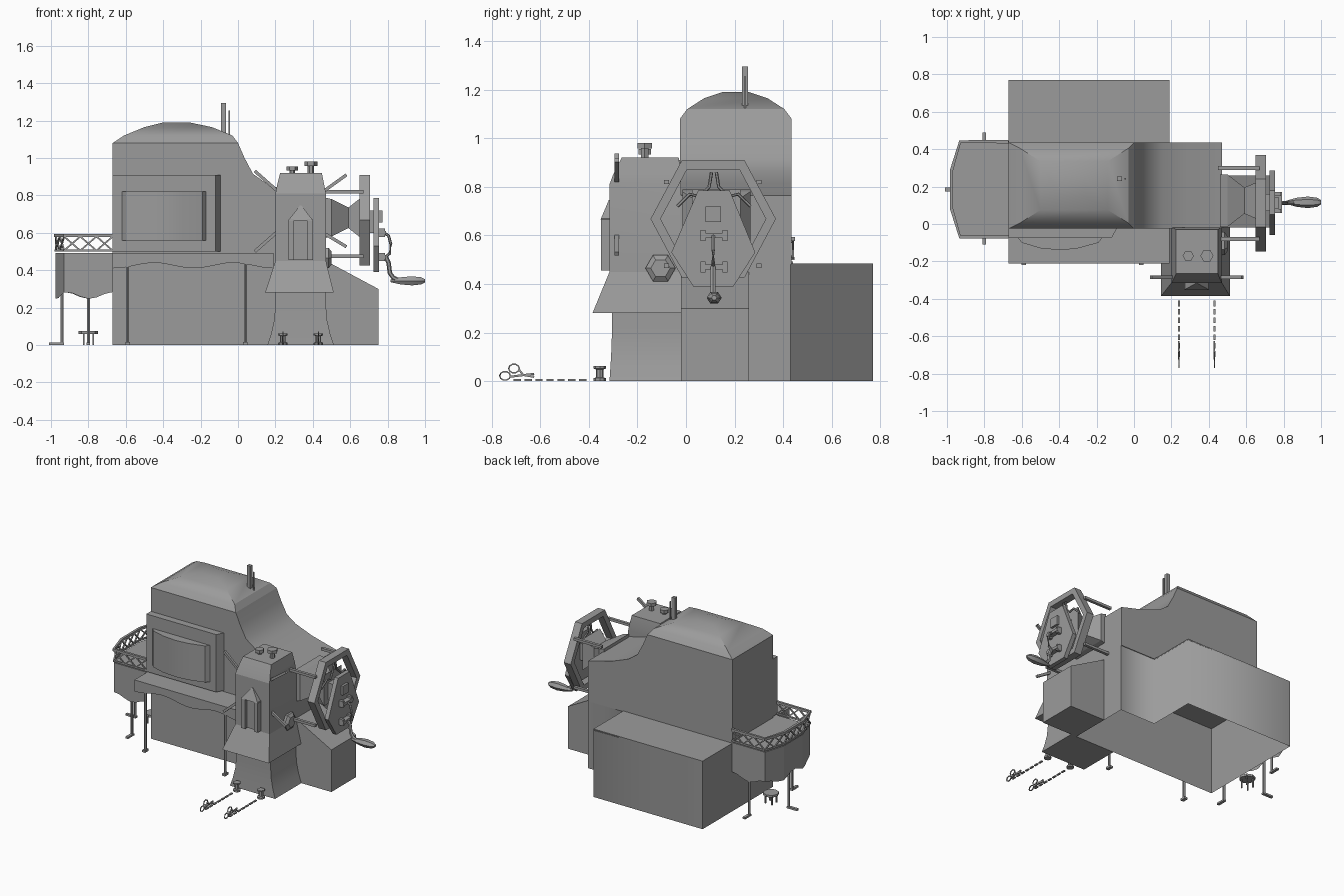
import bpy, math
from math import sin, cos, pi
from mathutils import Vector

cube = bpy.data.objects.get("Cube")
if cube:
    bpy.data.objects.remove(cube)

GREY = (0.33, 0.33, 0.33, 1)
mat = bpy.data.materials.new("plain grey")
mat.use_nodes = True
mat.diffuse_color = GREY
mat.node_tree.nodes["Principled BSDF"].inputs["Base Color"].default_value = GREY


def make(name, verts, faces, smooth=None):
    me = bpy.data.meshes.new(name)
    me.from_pydata([tuple(v) for v in verts], [], faces)
    me.materials.append(mat)
    ob = bpy.data.objects.new(name, me)
    bpy.context.collection.objects.link(ob)
    bpy.ops.object.select_all(action='DESELECT')
    ob.select_set(True)
    bpy.context.view_layer.objects.active = ob
    bpy.ops.object.mode_set(mode='EDIT')
    bpy.ops.mesh.select_all(action='SELECT')
    bpy.ops.mesh.normals_make_consistent(inside=False)
    bpy.ops.object.mode_set(mode='OBJECT')
    if smooth:
        bpy.ops.object.shade_smooth_by_angle(angle=math.radians(smooth))
    return ob


def loft(name, rings, smooth=None, caps=True, closed=False):
    n, m = len(rings[0]), len(rings)
    verts = [v for r in rings for v in r]
    faces = [(i * n + j, i * n + (j + 1) % n, (i + 1) % m * n + (j + 1) % n, (i + 1) % m * n + j)
             for i in range(m if closed else m - 1) for j in range(n)]
    if caps and not closed:
        faces += [tuple(range(n)), tuple(range((m - 1) * n, m * n))]
    return make(name, verts, faces, smooth)


def place(a, b, axis, d):
    return {'x': (d, a, b), 'y': (a, d, b), 'z': (a, b, d)}[axis]


def prism(name, pts, axis, d0, d1, smooth=None):
    return loft(name, [[place(a, b, axis, d) for a, b in pts] for d in (d0, d1)], smooth)


def box(name, x0, x1, y0, y1, z0, z1):
    return prism(name, [(x0, y0), (x1, y0), (x1, y1), (x0, y1)], 'z', z0, z1)


def rect(x0, x1, y0, y1, z):
    return [(x0, y0, z), (x1, y0, z), (x1, y1, z), (x0, y1, z)]


def ngon(a, b, ra, rb, n=6, turn=0):
    return [(a + ra * cos(turn + 2 * pi * i / n), b + rb * sin(turn + 2 * pi * i / n)) for i in range(n)]


def rod(name, path, r, sides=6):
    p = [Vector(v) for v in path]
    rings = []
    for i, c in enumerate(p):
        t = p[min(i + 1, len(p) - 1)] - p[max(i - 1, 0)]
        q = t.to_track_quat('Z', 'Y')
        rings.append([c + q @ Vector((u, v, 0)) for u, v in ngon(0, 0, r, r, sides, pi / sides)])
    return loft(name, rings, 40 if sides > 4 else None)


def strip(name, path, low, high, smooth=None):
    # upright wall along a plan path; low may vary along it
    n = len(path)
    verts = [(x, y, low(i) if callable(low) else low) for i, (x, y) in enumerate(path)]
    verts += [(x, y, high) for x, y in path]
    return make(name, verts, [(i, i + 1, n + i + 1, n + i) for i in range(n - 1)], smooth)


def divide(path, step):
    out = []
    for a, b in zip(path, path[1:]):
        k = max(1, round(math.dist(a, b) / step))
        out += [(a[0] + (b[0] - a[0]) * i / k, a[1] + (b[1] - a[1]) * i / k) for i in range(k)]
    return out + [path[-1]]


# Lower storey, open underneath
strip("lower_walls", [(-.67, .77), (-.67, -.02), (.47, -.02), (.47, .43)], 0, .485)
strip("rear_walls", [(.47, .43), (.19, .43), (.19, .77), (-.67, .77)], 0, .485, 100)
box("rear_flat_roof", -.67, .19, .43, .77, .475, .485)
prism("side_annex", [(.47, 0), (.75, 0), (.75, .30), (.47, .45)], 'y', -.02, .26)

# Upper storey with a sweeping right slope and curved hipped roof
prism("upper_house", [(-.67, .48), (-.67, 1.08), (0, 1.08), (.035, 1.0), (.08, .915), (.15, .865),
                      (.28, .815), (.47, .765), (.47, .48)], 'y', -.025, .435, 35)
loft("hipped_roof", [rect(-.67 + l, -r, -.025 + w, .435 - w, z) for l, r, w, z in
                     [(0, 0, 0, 1.08), (.06, .03, .03, 1.12), (.17, .14, .10, 1.165), (.27, .26, .175, 1.19)]], 25)
box("roof_pipe", -.09, -.065, .23, .255, 1.1, 1.295)
box("thin_roof_pipe", -.05, -.042, .238, .247, 1.1, 1.255)

# Front bay window
prism("window_panel", [(-.67, -.02), (-.67, -.075), (-.12, -.075), (-.09, -.02)], 'z', .50, .91)
bay = [(-.62, -.075), (-.60, -.1), (-.5, -.13), (-.39, -.14), (-.3, -.13), (-.19, -.1), (-.17, -.075)]
prism("window_bay", bay, 'z', .56, .82, 30)

# Front deck with scalloped cloth edge on posts
box("front_deck", -.67, .19, -.21, -.02, .482, .492)
edge = divide([(-.67, -.02), (-.67, -.21), (.19, -.21), (.19, -.02)], .05)
strip("deck_valance", edge, lambda i: .425 + .015 * cos(i * .75), .49)
for x in (-.59, .04):
    rod("deck_post", [(x, -.2, 0), (x, -.2, .45)], .009)
    box("deck_post_foot", x - .012, x + .012, -.22, -.18, 0, .015)

# Left terrace with skirt and lattice rail
terrace = [(-.67, -.07), (-.93, -.07), (-.975, .08), (-.975, .29), (-.93, .44), (-.67, .44)]
prism("terrace_floor", terrace, 'z', .475, .492)
strip("terrace_skirt", divide(terrace, .045), lambda i: .265 + .018 * cos(i * 1.1), .49)
for z, r in ((.505, .008), (.585, .012)):
    rod("terrace_rail", [(x, y, z) for x, y in terrace], r, 4)
nodes = divide(terrace, .075)
for a, b in zip(nodes, nodes[1:]):
    for lo, hi in ((.505, .58), (.58, .505)):
        rod("rail_lattice", [(*a, lo), (*b, hi)], .006, 4)
for x, y, fx, fy in ((-.8, -.05, 0, -1), (-.8, .43, 0, 1), (-.94, .185, -1, 0)):
    rod("terrace_leg", [(x, y, 0), (x, y, .48)], .009)
    tx, ty = x + fx * .06, y + fy * .05
    box("terrace_foot", min(x, tx) - .01, max(x, tx) + .01, min(y, ty) - .01, max(y, ty) + .01, 0, .013)

# Stool under the terrace
prism("stool_seat", ngon(-.8, .185, .052, .052, 8), 'z', .06, .075, 40)
for a, b in ngon(-.8, .185, .036, .036, 4, pi / 4):
    rod("stool_leg", [(a, b, 0), (a, b, .065)], .006, 4)

# Tower with flared skirt
loft("tower_foot", [rect(.335 - w, .335 + w, -.315 + d, -.02, z) for z, w, d in
                    [(0, .178, 0), (.06, .158, .004), (.13, .142, .008), (.2, .136, .01), (.30, .135, .01)]], 30)
loft("tower_skirt", [rect(.145, .512, -.385, -.02, .28), rect(.2, .47, -.315, -.02, .45)])
loft("tower_body", [rect(.2, .47, -.315, -.02, .45), rect(.2, .47, -.315, -.02, .81),
                    rect(.208, .462, -.3, -.02, .85), rect(.225, .448, -.265, -.03, .92)], 20)
for x, r, h in ((.29, .03, .955), (.39, .035, .98)):
    prism("tower_vent_neck", ngon(x, -.17, r * .5, r * .5), 'z', .91, h)
    prism("tower_vent_cap", ngon(x, -.17, r, r), 'z', h - .022, h)

# Dormer on the tower front
for x0, x1 in ((.27, .30), (.37, .40)):
    box("dormer_side", x0, x1, -.35, -.3, .455, .67)
box("dormer_pane", .3, .37, -.325, -.3, .455, .67)
loft("dormer_roof", [rect(.268, .402, -.352, -.3, .665), rect(.33, .34, -.318, -.3, .745)])

# Spikes on the tower corners
for s, z0, z1 in ((-1, .82, .93), (1, .82, .91), (-1, .61, .50), (1, .60, .525)):
    rod("tower_spike", [(.335 + s * .12, -.285, z0), (.335 + s * .245, -.285, z1)], .012, 4)
loft("side_boss", [[(x, a, b) for a, b in ngon(-.105, .465, r, r)] for x, r in ((.45, .062), (.485, .062), (.5, .04))])

# Hub, beams and hexagonal wheel on the right end
loft("wheel_hub", [[(x, a, b) for a, b in ngon(.125, .68, w * 1.414, h * 1.414, 4, pi / 4)] for x, w, h in
                   [(.46, .14, .11), (.5, .14, .10), (.59, .07, .055), (.66, .1, .11)]])
for y in (-.08, .30):
    for z in (.82, .475):
        box("wheel_beam", .45, .67, y - .01, y + .01, z - .009, z + .009)
loops = [[(x, a, b) for a, b in ngon(.112, .668, .258 * k, .279 * k)] for x, k in
         ((.65, 1), (.705, 1), (.705, .84), (.65, .84))]
loft("hexagon_wheel", loops, closed=True)
prism("wheel_shield", [(.05, .785), (.18, .785), (.285, .53), (.195, .39), (.03, .39), (-.06, .53)],
      'x', .725, .755)
box("shield_axle", .63, .73, .07, .16, .6, .72)
box("shield_plate", .75, .772, .08, .145, .655, .72)
for s in (-1, 1):
    rod("wheel_cord", [(.68, .115 + s * .01, .86), (.68, .115 + s * .02, .8), (.69, .115 + s * .06, .76),
                       (.69, .115 + s * .1, .77), (.68, .115 + s * .15, .72)], .007)

# Crank with its pointed grip
for z in (.60, .47):
    box("crank_bracket", .75, .79, .06, .17, z - .01, z + .01)
    for y in (.06, .15):
        box("bracket_lug", .75, .785, y, y + .02, z - .022, z + .022)
rod("crank_loop", [(.78, .112, .6), (.805, .112, .585), (.817, .112, .54), (.812, .112, .49), (.78, .112, .465)], .008)
rod("crank_arm", [(.79, .112, .47), (.805, .112, .44), (.812, .112, .385), (.83, .112, .36), (.86, .112, .345)], .012)
loft("crank_grip", [[(x, a, b) for a, b in ngon(.116, .343, r * 1.1, r, 6)] for x, r in
                    ((.815, .008), (.87, .022), (.93, .028), (.98, .022), (1.0, .01))], 40)

# Spools, dashed lines and scissors in front of the tower
for x in (.24, .43):
    loft("thread_spool", [[(a, b, z) for a, b in ngon(x, -.355, r, r, 8)] for z, r in
                          ((0, .025), (.012, .025), (.016, .015), (.048, .015), (.052, .025), (.062, .025))])
    for i in range(7):
        y = -.41 - i * .045
        box("thread_dash", x - .006, x + .006, y - .03, y, 0, .008)
    for y, z, z2 in ((-.745, .022, .03), (-.708, .052, .018)):
        ring = ngon(y, z, .022, .018, 10)
        rod("scissor_loop", [(x, a, b) for a, b in ring + ring[:2]], .004, 4)
        rod("scissor_blade", [(x, y + .02, z - .004), (x, -.67, .025), (x, -.625, z2)], .006, 4)
